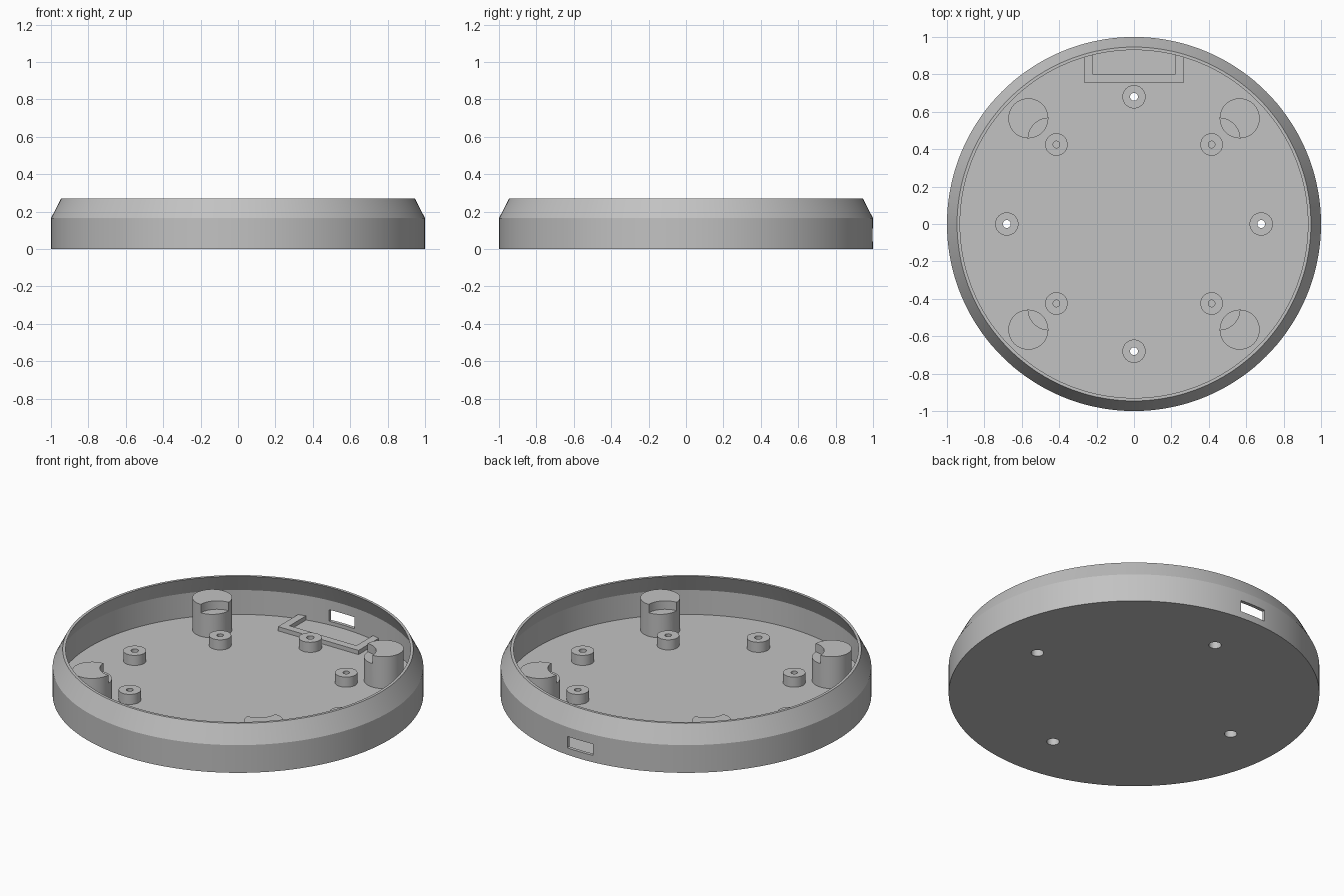
import bpy, bmesh, math
from mathutils import Matrix, Vector

cube = bpy.data.objects.get("Cube")
if cube:
    bpy.data.objects.remove(cube, do_unlink=True)

grey = bpy.data.materials.new("plain_grey")
grey.use_nodes = True
colour = (0.54, 0.54, 0.54, 1)
grey.diffuse_color = colour
grey.node_tree.nodes["Principled BSDF"].inputs["Base Color"].default_value = colour

FLOOR = 0.02


def finish(name, bm, location=(0, 0, 0)):
    bmesh.ops.remove_doubles(bm, verts=bm.verts, dist=1e-5)
    bmesh.ops.recalc_face_normals(bm, faces=bm.faces)
    mesh = bpy.data.meshes.new(name)
    bm.to_mesh(mesh)
    bm.free()
    mesh.materials.append(grey)
    obj = bpy.data.objects.new(name, mesh)
    obj.location = location
    bpy.context.collection.objects.link(obj)
    return obj


def lathe(name, profile, location=(0, 0, 0), steps=48, closed=False):
    """Revolve an (r, z) profile around the z axis."""
    bm = bmesh.new()
    verts = [bm.verts.new((r, 0, z)) for r, z in profile]
    edges = [bm.edges.new(pair) for pair in zip(verts, verts[1:])]
    if closed:
        edges.append(bm.edges.new((verts[-1], verts[0])))
    bmesh.ops.spin(bm, geom=verts + edges, cent=(0, 0, 0), axis=(0, 0, 1),
                   angle=math.tau, steps=steps)
    return finish(name, bm, location)


def cylinder(name, r, z0, z1, location):
    return lathe(name, [(0, z0), (r, z0), (r, z1), (0, z1)], location)


def select(obj):
    bpy.ops.object.select_all(action='DESELECT')
    obj.select_set(True)
    bpy.context.view_layer.objects.active = obj


def cut(obj, cutter):
    mod = obj.modifiers.new("cut", 'BOOLEAN')
    mod.operation, mod.solver, mod.object = 'DIFFERENCE', 'EXACT', cutter
    select(obj)
    bpy.ops.object.modifier_apply(modifier=mod.name)
    bpy.data.objects.remove(cutter, do_unlink=True)


parts = []

# Round tray: floor, straight wall, inward-leaning rim
tray = lathe("tray", [(0, 0), (1, 0), (1, 0.165), (0.946, 0.27), (0.93, 0.27),
                      (0.98, 0.165), (0.98, FLOOR), (0, FLOOR)], steps=144)
parts.append(tray)

# Port slot through the back wall
bm = bmesh.new()
bmesh.ops.create_cube(bm, size=1, matrix=Matrix.Translation((0, 0.98, 0.075))
                      @ Matrix.Diagonal(Vector((0.168, 0.2, 0.068, 1))))
cut(tray, finish("slot_cutter", bm))

# Screw bosses with counterbored through holes
for name, x, y in (("front", 0, -0.68), ("back", 0, 0.68),
                   ("left", 0.68, 0), ("right", -0.68, 0)):
    cut(tray, cylinder("hole_cutter", 0.034, -0.1, 0.1, (x, y, 0)))
    parts.append(lathe(name + "_screw_boss",
                       [(0.034, FLOOR), (0.062, FLOOR), (0.062, 0.08),
                        (0.021, 0.08), (0.021, 0.05), (0.034, 0.05)],
                       (x, y, 0), closed=True))

# Corner standoffs with blind holes, and tall pillars notched on the inside
for sx, side in ((1, "left"), (-1, "right")):
    for sy, end in ((1, "back"), (-1, "front")):
        label = end + "_" + side
        parts.append(lathe(label + "_standoff",
                           [(0, FLOOR), (0.06, FLOOR), (0.06, 0.08), (0.018, 0.08),
                            (0.018, 0.025), (0, 0.025)],
                           (sx * 0.415, sy * 0.425, 0)))
        pillar = cylinder(label + "_pillar", 0.107, FLOOR, 0.21,
                          (sx * 0.565, sy * 0.565, 0))
        cut(pillar, cylinder("notch_cutter", 0.109, 0.16, 0.3,
                             (sx * 0.457, sy * 0.457, 0)))
        parts.append(pillar)

# U-shaped board holder in front of the slot
half = [(0.22, 0.8), (0.22, 0.955), (0.265, 0.943), (0.265, 0.755)]
outline = half + [(-x, y) for x, y in reversed(half)]
bm = bmesh.new()
face = bm.faces.new([bm.verts.new((x, y, FLOOR)) for x, y in outline])
top = bmesh.ops.extrude_face_region(bm, geom=[face], use_keep_orig=True)["geom"]
bmesh.ops.translate(bm, vec=(0, 0, 0.025),
                    verts=[v for v in top if isinstance(v, bmesh.types.BMVert)])
parts.append(finish("board_holder", bm))

# Smooth the round walls and keep the edges sharp
for obj in parts:
    select(obj)
    bpy.ops.object.shade_smooth_by_angle(angle=math.radians(20))
